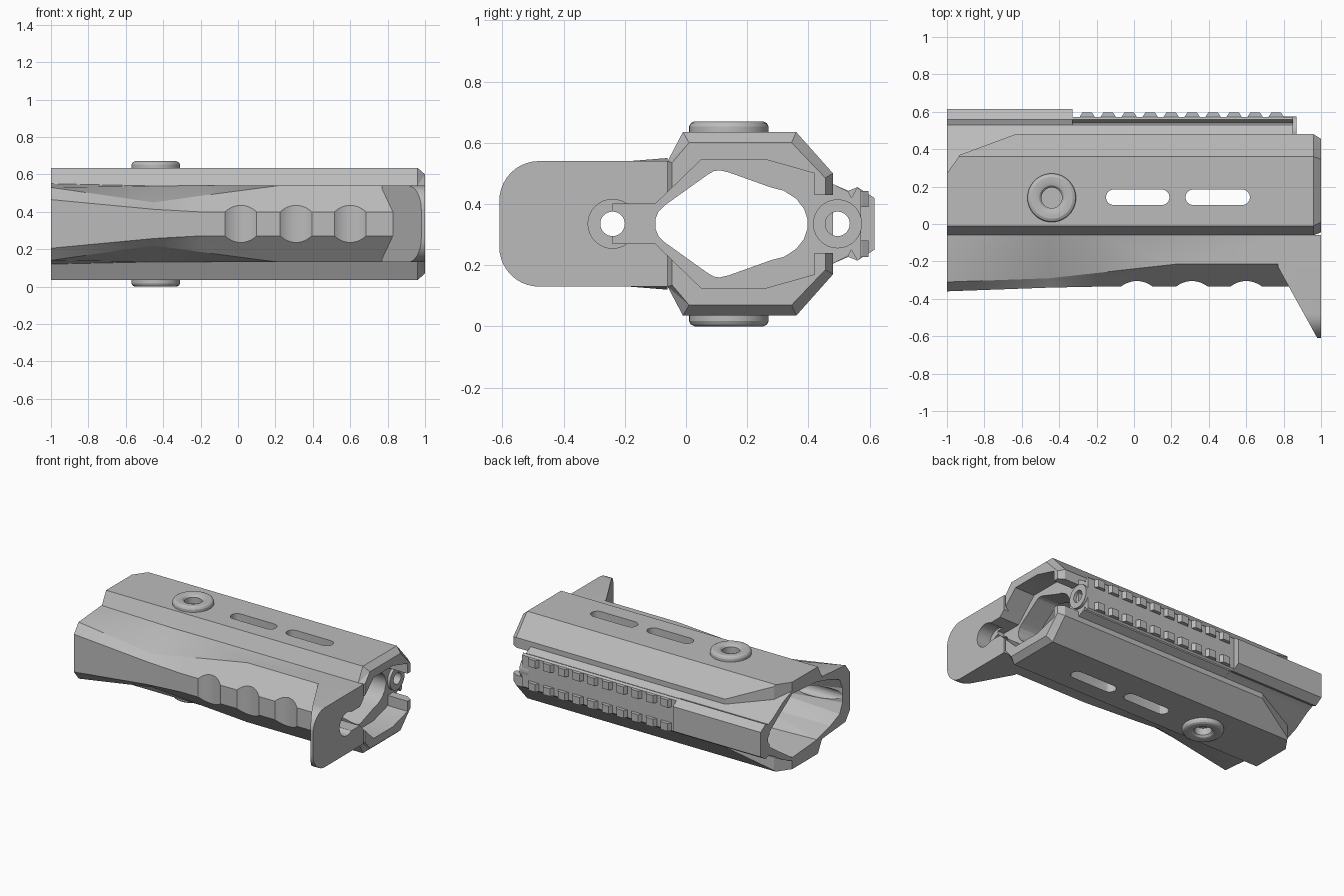
import bpy, bmesh, math
from mathutils import Vector

MID = 0.335  # height of the long axis

if "Cube" in bpy.data.objects:
    bpy.data.objects.remove(bpy.data.objects["Cube"], do_unlink=True)

grey = bpy.data.materials.new("matte grey")
grey.use_nodes = True
grey.diffuse_color = (0.5, 0.5, 0.5, 1)
grey.node_tree.nodes["Principled BSDF"].inputs["Base Color"].default_value = (0.5, 0.5, 0.5, 1)


def loft(name, rings, planes=()):
    """Closed skin through rings of points, trimmed by planes (point, outward normal)."""
    bm = bmesh.new()
    loops = [[bm.verts.new(p) for p in ring] for ring in rings]
    n = len(loops[0])
    for a, b in zip(loops, loops[1:]):
        for i in range(n):
            j = (i + 1) % n
            bm.faces.new((a[i], a[j], b[j], b[i]))
    sides = bm.faces[:]
    bm.faces.new(loops[0])
    bm.faces.new(loops[-1])
    bmesh.ops.triangulate(bm, faces=sides, quad_method='SHORT_EDGE')
    for co, no in planes:
        bmesh.ops.bisect_plane(bm, geom=bm.verts[:] + bm.edges[:] + bm.faces[:],
                               plane_co=co, plane_no=no, clear_outer=True)
        bmesh.ops.holes_fill(bm, edges=bm.edges[:], sides=0)
    bmesh.ops.recalc_face_normals(bm, faces=bm.faces[:])
    bmesh.ops.dissolve_limit(bm, angle_limit=0.002, verts=bm.verts[:], edges=bm.edges[:])
    me = bpy.data.meshes.new(name)
    bm.to_mesh(me)
    bm.free()
    me.materials.append(grey)
    ob = bpy.data.objects.new(name, me)
    bpy.context.collection.objects.link(ob)
    return ob


def section(x, half):
    """Mirrored cross-section at x from (y, half height) points."""
    return ([(x, y, MID + h) for y, h in half] +
            [(x, y, MID - h) for y, h in reversed(half)])


def prism(name, half, x0, x1, planes=()):
    return loft(name, [section(x0, half), section(x1, half)], planes)


def circle(r, n=32):
    return [(r * math.cos(2 * math.pi * i / n), r * math.sin(2 * math.pi * i / n)) for i in range(n)]


def rod_x(name, y, r, x0, x1):
    return loft(name, [[(x, y + a, MID + b) for a, b in circle(r)] for x in (x0, x1)])


def rod_z(name, x, y, r, z0, z1):
    return loft(name, [[(x + a, y + b, z) for a, b in circle(r, 48)] for z in (z0, z1)])


def carve(ob, cutters):
    for c in cutters:
        m = ob.modifiers.new("cut", 'BOOLEAN')
        m.operation, m.solver, m.object = 'DIFFERENCE', 'EXACT', c
    bpy.context.view_layer.update()
    dg = bpy.context.evaluated_depsgraph_get()
    me = bpy.data.meshes.new_from_object(ob.evaluated_get(dg))
    ob.modifiers.clear()
    ob.data = me


# Shroud, with chamfered front end and swept back corners
outer = [(-0.06, 0.205), (-0.01, 0.3), (0.36, 0.3), (0.48, 0.165)]
lip = [(-0.045, 0.2), (0.01, 0.265), (0.345, 0.265), (0.455, 0.15)]
shroud = loft("shroud", [section(-1, outer), section(0.96, outer), section(1, lip)],
              [(Vector((-1, 0.27, 0)), Vector((-0.10, 0.07, 0))),
               (Vector((-0.93, 0.37, 0)), Vector((-0.115, 0.31, 0)))])

# Hand grip, waisted behind the finger grooves
grip = loft("grip", [
    section(-1, [(-0.36, 0.13), (-0.31, 0.195), (-0.06, 0.215)]),
    section(-0.45, [(-0.34, 0.078), (-0.29, 0.115), (-0.06, 0.203)]),
    section(-0.2, [(-0.335, 0.064), (-0.262, 0.15), (-0.06, 0.205)]),
    section(0.22, [(-0.335, 0.064), (-0.215, 0.205), (-0.06, 0.205)]),
    section(0.84, [(-0.335, 0.064), (-0.215, 0.205), (-0.06, 0.205)])])

# Hand stop, a rounded fin with a sloped back
arc = [math.radians(180 - 9 * i) for i in range(11)]
fin = [(-0.48 + 0.13 * math.cos(a), 0.075 + 0.13 * math.sin(a)) for a in arc] + [(-0.06, 0.205)]
hand_stop = prism("hand_stop", fin, 0.77, 1,
                  [(Vector((0.77, -0.23, 0)), Vector((-0.38, -0.21, 0)))])

# Rail and the smooth cover behind it
rail = prism("rail", [(0.40, 0.13), (0.48, 0.13), (0.53, 0.105), (0.54, 0.085),
                      (0.56, 0.12), (0.572, 0.108)], -0.36, 0.85)
cover = prism("rail_cover", [(0.27, 0.24), (0.37, 0.2), (0.48, 0.13), (0.53, 0.108),
                             (0.56, 0.12), (0.615, 0.085)], -1, -0.33)
boss = rod_x("rail_boss", 0.495, 0.08, 0.8, 0.87)

# Cutters shared by the main parts
deep = [(-0.14, 0.03), (-0.1, 0.07), (-0.05, 0.11), (0.03, 0.2), (0.27, 0.22), (0.4, 0.1), (0.42, 0.04)]
mouth = [(-0.28, 0.05), (-0.25, 0.12), (-0.15, 0.16), (0, 0.2), (0.27, 0.22), (0.45, 0.1), (0.52, 0.05)]
cavity = loft("cavity_cutter", [section(-1.01, mouth), section(-0.5, deep), section(0.7, deep)])
window = prism("window_cutter", [(-0.1, 0.015), (-0.09, 0.04), (-0.07, 0.06), (0.07, 0.16), (0.09, 0.172),
                                 (0.11, 0.175), (0.14, 0.168), (0.28, 0.118), (0.32, 0.108), (0.36, 0.082),
                                 (0.385, 0.05), (0.397, 0.015)], -0.9, 1.05)
recess = prism("recess_cutter", [(-0.24, 0.065), (-0.1, 0.065), (0.05, 0.21), (0.26, 0.21),
                                 (0.42, 0.165), (0.42, 0.095), (0.6, 0.095)], 0.85, 1.02)
low_bore = rod_x("low_bore_cutter", -0.24, 0.04, -1.03, 1.03)
high_bore = rod_x("high_bore_cutter", 0.495, 0.04, -1.03, 1.03)
counterbore = rod_x("counterbore_cutter", -0.24, 0.08, 0.9, 1.04)

# Through slots with rounded ends
slots = []
for x0, x1 in ((-0.15, 0.19), (0.275, 0.62)):
    r = 0.042
    outline = []
    for cx, start in ((x1 - r, -90), (x0 + r, 90)):
        for i in range(9):
            a = math.radians(start + 22.5 * i)
            outline.append((cx + r * math.cos(a), 0.143 + r * math.sin(a)))
    slots.append(loft("slot_cutter", [[(x, y, z) for x, y in outline] for z in (-0.1, 0.8)]))

# Finger grooves
grooves = [rod_z("groove_cutter", x, -0.44, 0.135, -0.1, 0.8) for x in (0.015, 0.31, 0.6)]

# Sling cups on both broad sides
cups, cup_bores = [], []
cup_profile = [(0.088, 0.25), (0.088, 0.298), (0.13, 0.298), (0.13, 0.318), (0.124, 0.329),
               (0.112, 0.335), (0.082, 0.335), (0.066, 0.33), (0.055, 0.318), (0.055, 0.27)]
for side, s in (("top", 1), ("bottom", -1)):
    cups.append(loft(side + "_sling_cup", [[(-0.44 + a, 0.14 + b, MID + s * h) for a, b in circle(r, 40)]
                                           for r, h in cup_profile]))
    cup_bores.append(rod_z("cup_bore_cutter", -0.44, 0.14, 0.085, MID + s * 0.255, MID + s * 0.4))

carve(shroud, [cavity, window, recess] + slots + cup_bores)
carve(grip, [cavity, window, low_bore] + grooves)
carve(hand_stop, [window, recess, low_bore, counterbore])
carve(rail, [cavity, high_bore])
carve(cover, [cavity, high_bore])
carve(boss, [high_bore])
for c in [cavity, window, recess, low_bore, high_bore, counterbore] + slots + grooves + cup_bores:
    bpy.data.objects.remove(c, do_unlink=True)

# Two rows of rail teeth
teeth = []
for i in range(10):
    x = -0.25 + 0.1122 * i
    for s in (1, -1):
        h0, h1 = sorted((MID + s * 0.055, MID + s * 0.108))
        teeth.append(loft("rail_tooth", [
            [(x - w, y, h0), (x + w, y, h0), (x + w, y, h1), (x - w, y, h1)]
            for w, y in ((0.04, 0.56), (0.04, 0.574), (0.026, 0.596))]))

# Smooth the curves, keep the edges sharp
for ob in bpy.context.view_layer.objects:
    ob.select_set(False)
for ob in [shroud, grip, hand_stop, rail, cover, boss] + cups + teeth:
    ob.select_set(True)
    bpy.context.view_layer.objects.active = ob
bpy.ops.object.shade_smooth_by_angle(angle=math.radians(20))
